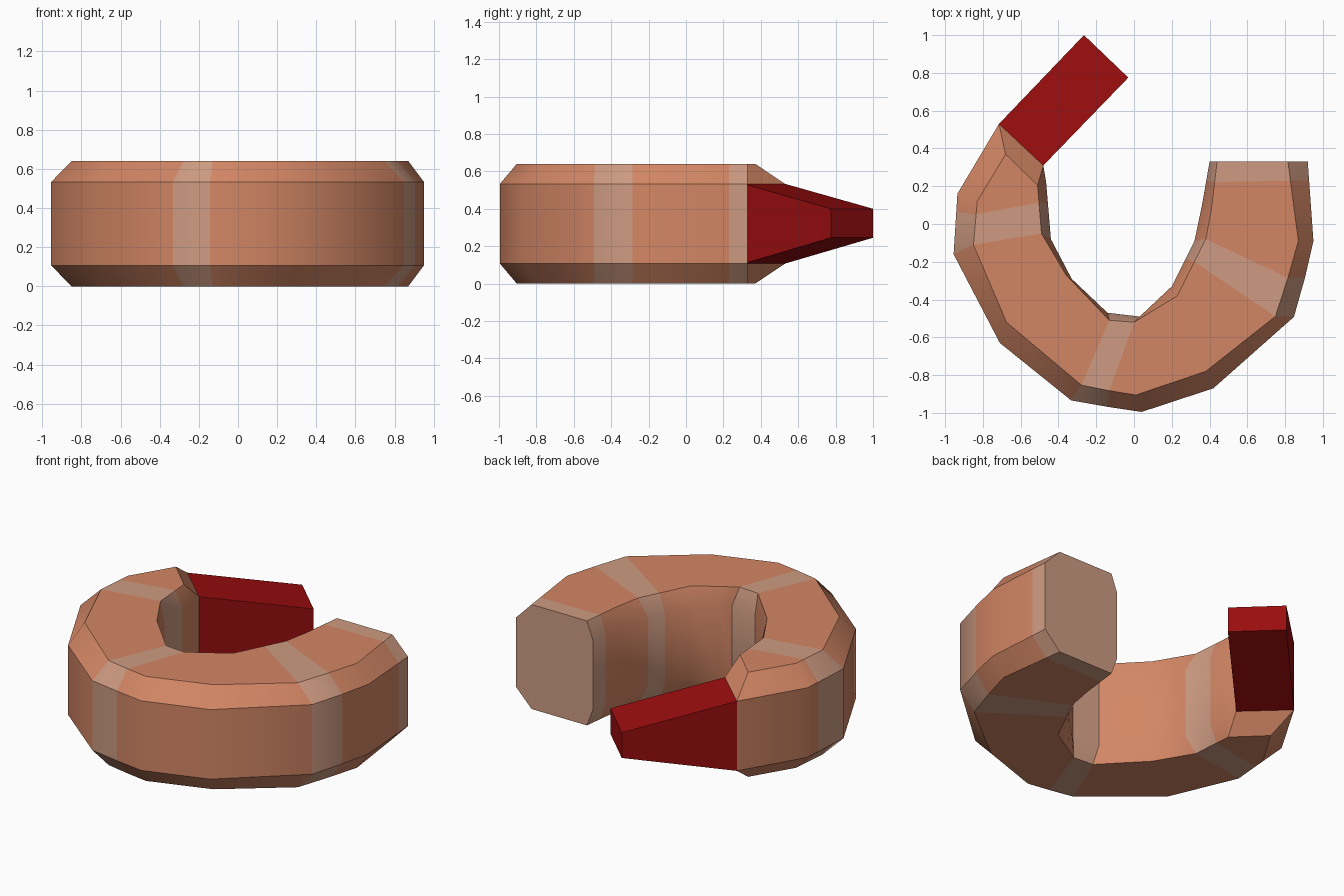
import bpy, bmesh, math

if "Cube" in bpy.data.objects:
    bpy.data.objects.remove(bpy.data.objects["Cube"])


def material(name, rgb):
    m = bpy.data.materials.new(name)
    m.diffuse_color = (*rgb, 1)
    m.use_nodes = True
    m.node_tree.nodes["Principled BSDF"].inputs["Base Color"].default_value = m.diffuse_color
    return m


ORANGE = material("cooked orange", (0.65, 0.24, 0.13))
PALE = material("pale stripe", (0.62, 0.33, 0.225))
RED = material("dark red", (0.33, 0.004, 0.0045))


def finish(bm, name, mats, smooth=None):
    bmesh.ops.recalc_face_normals(bm, faces=bm.faces)
    me = bpy.data.meshes.new(name)
    bm.to_mesh(me)
    bm.free()
    ob = bpy.data.objects.new(name, me)
    bpy.context.collection.objects.link(ob)
    for m in mats:
        me.materials.append(m)
    if smooth:
        bpy.context.view_layer.objects.active = ob
        ob.select_set(True)
        bpy.ops.object.shade_smooth_by_angle(angle=math.radians(smooth))
        ob.select_set(False)
    return ob


# Plan outlines of the curled body: side walls and edges of the flat top
OUTER = [(.92, .33), (.95, -.09), (.86, -.48), (.42, -.87), (.04, -.995),
         (-.325, -.94), (-.71, -.63), (-.955, -.16), (-.935, .16), (-.715, .53)]
TOP_OUT = [(.815, .33), (.87, -.09), (.76, -.48), (.38, -.78), (.01, -.905),
           (-.27, -.86), (-.675, -.52), (-.85, -.11), (-.83, .12), (-.68, .37)]
TOP_IN = [(.44, .33), (.41, .08), (.38, -.08), (.23, -.38), (0, -.52),
          (-.13, -.51), (-.36, -.27), (-.49, -.05), (-.51, .2), (-.51, .205)]
INNER = [(.40, .33), (.36, .1), (.32, -.09), (.2, -.33), (.03, -.49),
         (-.14, -.47), (-.33, -.29), (-.44, -.08), (-.465, .22), (-.48, .31)]


def at(line, u):
    i = min(int(u), len(line) - 2)
    t = u - i
    return [line[i][k] * (1 - t) + line[i + 1][k] * t for k in (0, 1)]


# Cross-sections: position along outer lines, along inner lines, stripe follows
ROWS = [(0, 0, 1), (.24, .43, 0), (1, 1, 0), (1.5, 2, 1), (2.03, 2.4, 0),
        (3, 3, 0), (4, 3.7, 0), (4.5, 4, 1), (5.02, 5, 0), (6, 6, 0),
        (7, 7, 1), (7.7, 7.65, 0), (8, 8, 0), (9, 9, 0)]
Z = (0, .107, .533, .64)

bm = bmesh.new()
rings = []
for uo, ui, stripe in ROWS:
    o, to = at(OUTER, uo), at(TOP_OUT, uo)
    ti, i = at(TOP_IN, ui), at(INNER, ui)
    ring = [(o, Z[1]), (o, Z[2]), (to, Z[3]), (ti, Z[3]),
            (i, Z[2]), (i, Z[1]), (ti, Z[0]), (to, Z[0])]
    rings.append([bm.verts.new((*p, z)) for p, z in ring])
for a, b, row in zip(rings, rings[1:], ROWS):
    for k in range(8):
        n = (k + 1) % 8
        bm.faces.new((a[k], a[n], b[n], b[k])).material_index = row[2]
# Head end cap, and the tapered end behind the tail
bm.faces.new(rings[0]).material_index = 1
e = rings[-1]
for q in ((1, 2, 3, 4), (0, 1, 4, 5), (0, 5, 6, 7)):
    bm.faces.new([e[k] for k in q])
finish(bm, "body", [ORANGE, PALE], 35)

# Tail: a slab tapering in height towards the tip
bm = bmesh.new()
base = [(-.715, .53), (-.48, .31)]
tip = [(-.265, 1.0), (-.03, .775)]
b = [bm.verts.new((*base[k], z)) for k, z in ((0, Z[1]), (1, Z[1]), (1, Z[2]), (0, Z[2]))]
t = [bm.verts.new((*tip[k], z)) for k, z in ((0, .245), (1, .245), (1, .4), (0, .4))]
for k in range(4):
    n = (k + 1) % 4
    bm.faces.new((b[k], b[n], t[n], t[k]))
bm.faces.new(t)
bm.faces.new(b)
finish(bm, "tail", [RED])
